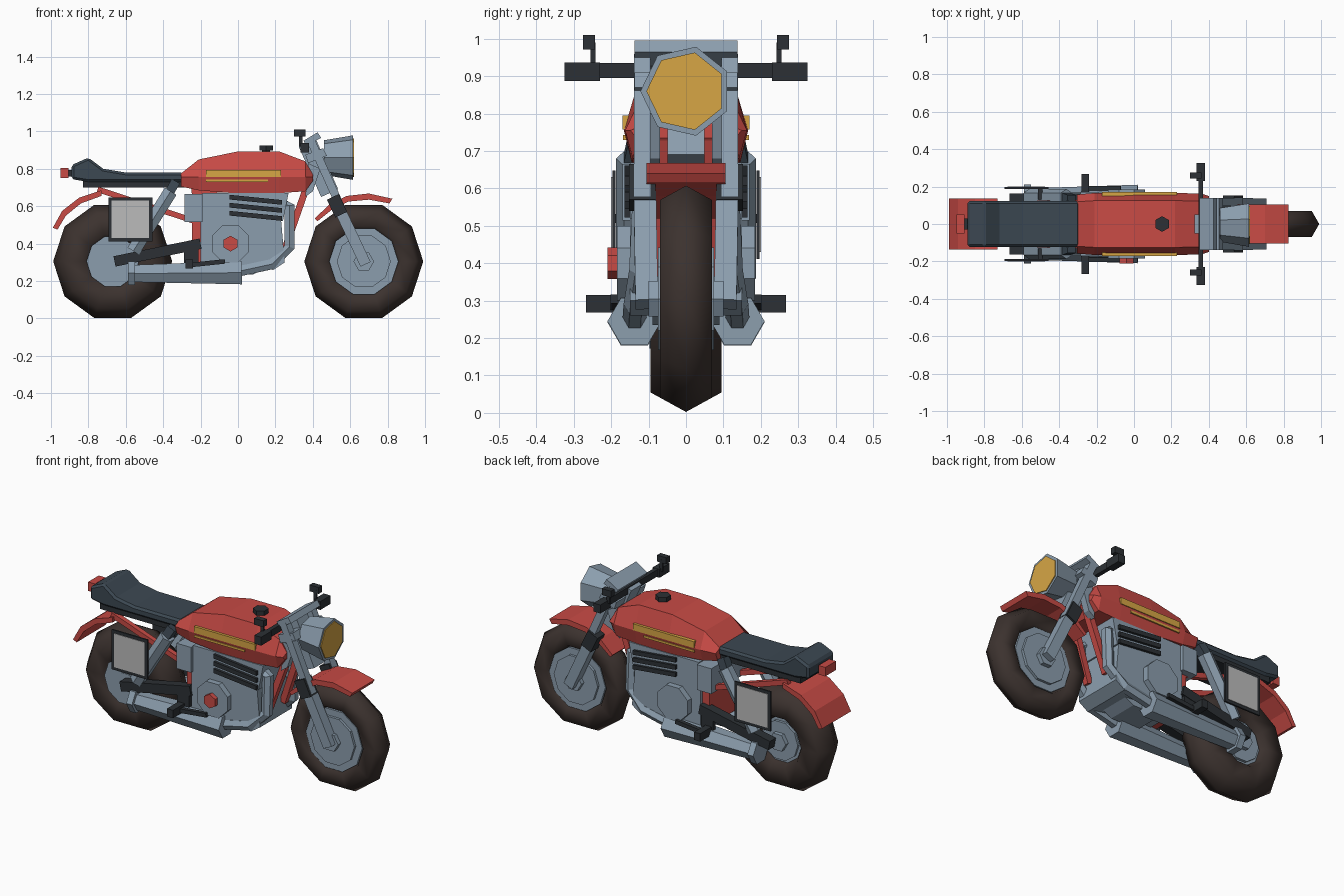
import bpy, bmesh
from math import sin, cos, pi
from mathutils import Vector as V


def material(name, rgb):
    m = bpy.data.materials.new(name)
    m.diffuse_color = (*rgb, 1)
    return m


RED = material("red_paint", (0.58, 0.07, 0.06))
DARK = material("dark_trim", (0.025, 0.03, 0.035))
SEAT = material("seat_cover", (0.045, 0.065, 0.085))
STEEL = material("blue_steel", (0.26, 0.34, 0.42))
RUBBER = material("rubber", (0.045, 0.032, 0.028))
GOLD = material("amber", (0.68, 0.38, 0.06))
PALE = material("pale_plate", (0.5, 0.5, 0.5))


def loft(name, rings, mat=STEEL):
    bm = bmesh.new()
    vs = [[bm.verts.new(p) for p in r] for r in rings]
    n = len(vs[0])
    for a, b in zip(vs, vs[1:]):
        for i in range(n):
            j = (i + 1) % n
            bm.faces.new((a[i], a[j], b[j], b[i]))
    bm.faces.new(vs[0])
    bm.faces.new(vs[-1])
    bmesh.ops.recalc_face_normals(bm, faces=bm.faces)
    me = bpy.data.meshes.new(name)
    bm.to_mesh(me)
    bm.free()
    me.materials.append(mat)
    ob = bpy.data.objects.new(name, me)
    bpy.context.collection.objects.link(ob)
    return ob


def prism(name, pts, y0, y1, mat=STEEL):
    return loft(name, [[(x, y, z) for x, z in pts] for y in (y0, y1)], mat)


def box(name, x0, x1, y0, y1, z0, z1, mat=STEEL):
    return prism(name, [(x0, z0), (x1, z0), (x1, z1), (x0, z1)], y0, y1, mat)


def pipe(name, pts, radii, n=6, mat=STEEL, rot=0.0):
    pts = [V(p) for p in pts]
    if not isinstance(radii, (list, tuple)):
        radii = [radii] * len(pts)
    rings = []
    for i, (p, r) in enumerate(zip(pts, radii)):
        d = (pts[min(i + 1, len(pts) - 1)] - pts[max(i - 1, 0)]).normalized()
        u = V((1, 0, 0)) if abs(d.y) > 0.9 else V((0, 1, 0))
        u = (u - d * u.dot(d)).normalized()
        w = d.cross(u)
        rings.append([p + r * (u * cos(rot + 2 * pi * k / n) + w * sin(rot + 2 * pi * k / n)) for k in range(n)])
    return loft(name, rings, mat)


def bar(name, a, b, half, mat=STEEL):
    return pipe(name, [a, b], half * 1.414, 4, mat, pi / 4)


# Wheels: low-poly tyre, rim, inner disc and hub
for pos, x, minor, rim in (("rear", -0.67, 0.11, 0.15), ("front", 0.6725, 0.08, 0.185)):
    bpy.ops.mesh.primitive_torus_add(major_radius=0.318 - minor, minor_radius=minor, major_segments=10,
                                     minor_segments=6, location=(x, 0, 0.305), rotation=(pi / 2, 0, 0))
    tyre = bpy.context.object
    tyre.name = pos + "_tyre"
    tyre.data.materials.append(RUBBER)
    bpy.ops.object.shade_smooth()
    for part, r, h, n in (("rim", rim, 0.06, 10), ("disc", rim * 0.78, 0.075, 10), ("hub", 0.055, 0.1, 6)):
        pipe(f"{pos}_{part}", [(x, -h, 0.305), (x, h, 0.305)], r, n)
pipe("rear_brake_disc", [(-0.67, -0.098, 0.305), (-0.67, -0.086, 0.305)], 0.14, 10)

# Fenders
prism("rear_fender", [(-0.99, 0.485), (-0.94, 0.575), (-0.85, 0.645), (-0.73, 0.685), (-0.73, 0.655),
                      (-0.84, 0.615), (-0.92, 0.55), (-0.965, 0.475)], -0.135, 0.135, RED)
prism("front_fender", [(0.41, 0.535), (0.49, 0.61), (0.58, 0.655), (0.70, 0.668), (0.825, 0.64),
                       (0.81, 0.615), (0.70, 0.635), (0.59, 0.625), (0.50, 0.58), (0.425, 0.52)], -0.105, 0.105, RED)

# Fuel tank lofted along x, widest at a side ridge
tank = []
for x, top, bot, s in ((-0.305, 0.775, 0.705, 0.95), (-0.21, 0.85, 0.685, 1), (0, 0.893, 0.668, 1),
                       (0.22, 0.893, 0.67, 1), (0.36, 0.84, 0.68, 0.98), (0.40, 0.77, 0.735, 0.9)):
    half = [(0.125 * s, top), (0.166 * s, min(0.755, top - 0.01)), (0.145 * s, bot)]
    tank.append([(x, y, z) for y, z in half] + [(x, -y, z) for y, z in reversed(half)])
loft("fuel_tank", tank, RED)
pipe("tank_cap_stem", [(0.15, 0, 0.88), (0.15, 0, 0.9)], 0.025, 6, DARK)
pipe("tank_cap", [(0.15, 0, 0.897), (0.15, 0, 0.924)], 0.042, 6, DARK)

# Seat with tail hump, seat base, tail light
seat = prism("seat", [(-0.89, 0.745), (-0.89, 0.82), (-0.80, 0.86), (-0.72, 0.8), (-0.6, 0.78), (-0.29, 0.78),
                      (-0.29, 0.73), (-0.80, 0.73)], -0.122, 0.122, SEAT)
bevel = seat.modifiers.new("edge", "BEVEL")
bevel.width, bevel.segments = 0.012, 1
box("seat_base", -0.83, -0.29, -0.11, 0.11, 0.7, 0.735, DARK)
box("tail_light", -0.95, -0.905, -0.05, 0.05, 0.752, 0.805, RED)
box("tail_light_mount", -0.91, -0.88, -0.03, 0.03, 0.76, 0.795, DARK)

# Engine
prism("crankcase", [(-0.2, 0.53), (0.23, 0.53), (0.25, 0.3), (0.19, 0.26), (-0.2, 0.29)], -0.15, 0.15)
prism("cylinder_block", [(-0.19, 0.52), (0.24, 0.52), (0.27, 0.67), (-0.19, 0.67)], -0.15, 0.15)
box("airbox", -0.285, -0.19, -0.17, 0.17, 0.515, 0.665)
box("rear_frame_panel", -0.245, -0.17, -0.13, 0.13, 0.3, 0.52, RED)
for i in range(3):
    z = 0.648 - 0.043 * i
    prism(f"cooling_fin_{i}", [(-0.045, z - 0.012), (0.235, z - 0.04), (0.235, z - 0.015), (-0.045, z + 0.013)],
          -0.165, 0.165, DARK)
prism("oil_sump", [(-0.15, 0.3), (0.2, 0.3), (0.08, 0.235), (-0.1, 0.235)], -0.09, 0.09)
pipe("engine_cap", [(-0.04, -0.18, 0.4), (-0.04, -0.21, 0.4)], 0.042, 6, RED, pi / 6)

# Headlight
pipe("headlight_shell", [(0.46, 0, 0.86), (0.615, 0, 0.86)], [0.095, 0.122], 7, STEEL, pi)
pipe("headlight_lens", [(0.605, 0, 0.86), (0.62, 0, 0.86)], 0.106, 7, GOLD, pi)

# Steering head, fork clamps, spine and handlebar
bar("steering_head", (0.37, 0, 0.94), (0.49, 0, 0.67), 0.05)
prism("top_clamp", [(0.35, 0.95), (0.365, 0.925), (0.445, 0.965), (0.425, 0.995)], -0.138, 0.138)
prism("lower_clamp", [(0.36, 0.875), (0.375, 0.83), (0.475, 0.87), (0.455, 0.91)], -0.138, 0.138)
box("handlebar", 0.345, 0.37, -0.25, 0.25, 0.895, 0.935, DARK)
bar("frame_spine", (-0.25, 0, 0.7), (0.42, 0, 0.76), 0.04, RED)

# Paired parts
for s, side in ((-1, "right"), (1, "left")):
    def P(x, y, z):
        return (x, s * y, z)

    # tank stripes
    box(f"{side}_wide_stripe", -0.17, 0.23, s * 0.13, s * 0.17, 0.757, 0.795, GOLD)
    box(f"{side}_thin_stripe", -0.17, 0.16, s * 0.13, s * 0.168, 0.73, 0.743, GOLD)
    # front fork
    bar(f"{side}_fork_tube", P(0.39, 0.117, 0.95), P(0.56, 0.117, 0.57), 0.022)
    bar(f"{side}_fork_boot", P(0.507, 0.117, 0.65), P(0.552, 0.117, 0.555), 0.035, DARK)
    bar(f"{side}_fork_leg", P(0.545, 0.11, 0.58), P(0.682, 0.105, 0.29), 0.03)
    prism(f"{side}_neck_plate", [(0.375, 0.83), (0.44, 0.8), (0.40, 0.68), (0.36, 0.65)], s * 0.07, s * 0.11)
    # handlebar grip and lever post
    box(f"{side}_grip", 0.335, 0.38, s * 0.23, s * 0.325, 0.887, 0.937, DARK)
    box(f"{side}_control_post", 0.325, 0.345, s * 0.242, s * 0.255, 0.92, 0.99, DARK)
    box(f"{side}_control_top", 0.3, 0.36, s * 0.243, s * 0.276, 0.972, 1.01, DARK)
    # frame tubes
    bar(f"{side}_down_tube", P(0.38, 0.06, 0.74), P(0.25, 0.075, 0.37), 0.018, RED)
    bar(f"{side}_subframe", P(-0.75, 0.105, 0.69), P(-0.2, 0.115, 0.51), 0.015, RED)
    # swingarm and shock absorber
    bar(f"{side}_swingarm", P(-0.66, 0.135, 0.305), P(-0.2, 0.135, 0.4), 0.028, DARK)
    pipe(f"{side}_shock", [P(-0.56, 0.145, 0.36), P(-0.36, 0.145, 0.68)], 0.042, 6)
    bar(f"{side}_shock_mount", P(-0.375, 0.145, 0.66), P(-0.335, 0.13, 0.73), 0.025, SEAT)
    # engine cover
    pipe(f"{side}_engine_cover", [P(-0.04, 0.14, 0.4), P(-0.04, 0.185, 0.4)], 0.108, 8, STEEL, pi / 8)
    # exhaust header, silencer and end band
    pipe(f"{side}_header", [P(0.22, 0.1, 0.62), P(0.275, 0.11, 0.6), P(0.275, 0.12, 0.38), P(0.18, 0.135, 0.29),
                            P(-0.03, 0.138, 0.245)], 0.032, 6)
    pipe(f"{side}_silencer", [P(0.02, 0.138, 0.245), P(-0.58, 0.138, 0.24)], [0.072, 0.052], 6)
    pipe(f"{side}_silencer_band", [P(-0.55, 0.138, 0.242), P(-0.588, 0.138, 0.242)], 0.072, 6)
    # foot peg, bracket and pedal
    box(f"{side}_foot_peg", -0.28, -0.24, s * 0.14, s * 0.267, 0.268, 0.315, DARK)
    box(f"{side}_peg_bracket", -0.29, -0.21, s * 0.135, s * 0.16, 0.28, 0.4, DARK)
    bar(f"{side}_pedal", P(-0.26, 0.19, 0.285), P(-0.07, 0.19, 0.305), 0.012, DARK)
    # blank side plate
    box(f"{side}_plate_frame", -0.693, -0.457, s * 0.188, s * 0.197, 0.412, 0.648, DARK)
    box(f"{side}_plate_face", -0.675, -0.475, s * 0.19, s * 0.2, 0.43, 0.63, PALE)
    bar(f"{side}_plate_stay", P(-0.5, 0.13, 0.52), P(-0.5, 0.19, 0.52), 0.012, DARK)
